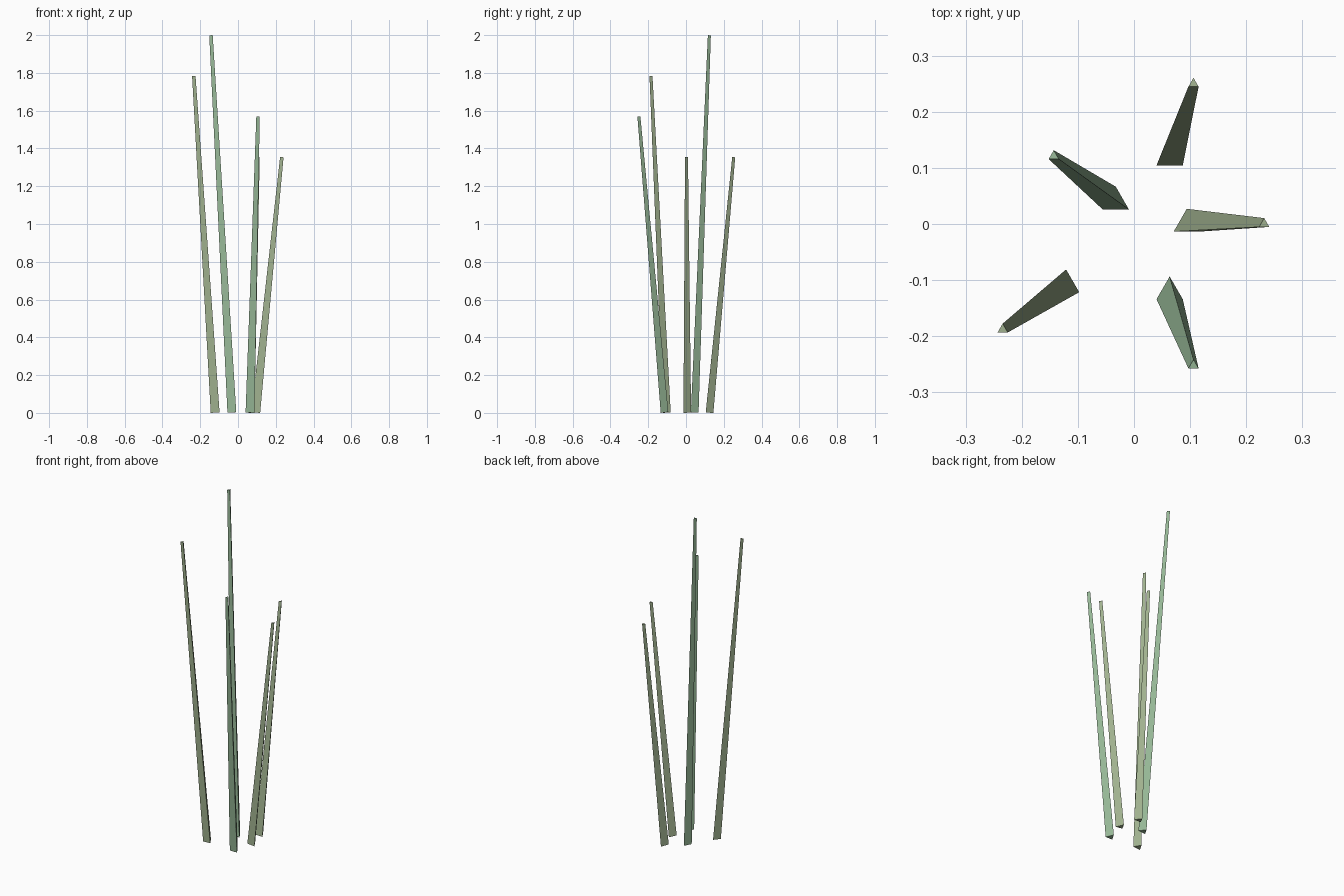
import bpy, bmesh
from mathutils import Vector, Matrix

if "Cube" in bpy.data.objects:
    bpy.data.objects.remove(bpy.data.objects["Cube"])


def material(name, rgb):
    m = bpy.data.materials.new(name)
    m.diffuse_color = (*rgb, 1)
    m.use_nodes = True
    m.node_tree.nodes["Principled BSDF"].inputs["Base Color"].default_value = m.diffuse_color
    return m


green = material("blade_green", (0.31, 0.48, 0.31))
olive = material("blade_olive", (0.36, 0.45, 0.28))


# Tapered three-sided blade, leaning from its base centre to its tip centre
def blade(name, base, tip, mat):
    base, tip = Vector(base), Vector(tip)
    axis = tip - base
    lean = Vector((0, 0, 1)).rotation_difference(axis).to_matrix().to_4x4()
    spin = Matrix.Rotation(0, 4, 'Z')
    bm = bmesh.new()
    bmesh.ops.create_cone(bm, cap_ends=True, segments=3, radius1=0.027,
                          radius2=0.0105, depth=axis.length)
    # one corner of the triangle points to +y
    top = max(bm.verts, key=lambda v: v.co.xy.length)
    spin = Matrix.Rotation(Vector((0, 1)).angle_signed(top.co.xy), 4, 'Z')
    bm.transform(Matrix.Translation((base + tip) / 2) @ lean @ spin)
    mesh = bpy.data.meshes.new(name)
    bm.to_mesh(mesh)
    bm.free()
    mesh.materials.append(mat)
    ob = bpy.data.objects.new(name, mesh)
    bpy.context.collection.objects.link(ob)


# Five blades fanning outwards
blade("blade_right", (0.094, 0.0, 0.002), (0.232, 0.0, 1.354), olive)
blade("blade_back_right", (0.0635, 0.118, 0.002), (0.106, 0.25, 1.354), olive)
blade("blade_back_left", (-0.0325, 0.0395, 0.002), (-0.143, 0.121, 1.999), green)
blade("blade_front_left", (-0.121, -0.108, 0.002), (-0.234, -0.188, 1.784), olive)
blade("blade_front_right", (0.0635, -0.1205, 0.002), (0.106, -0.252, 1.569), green)
